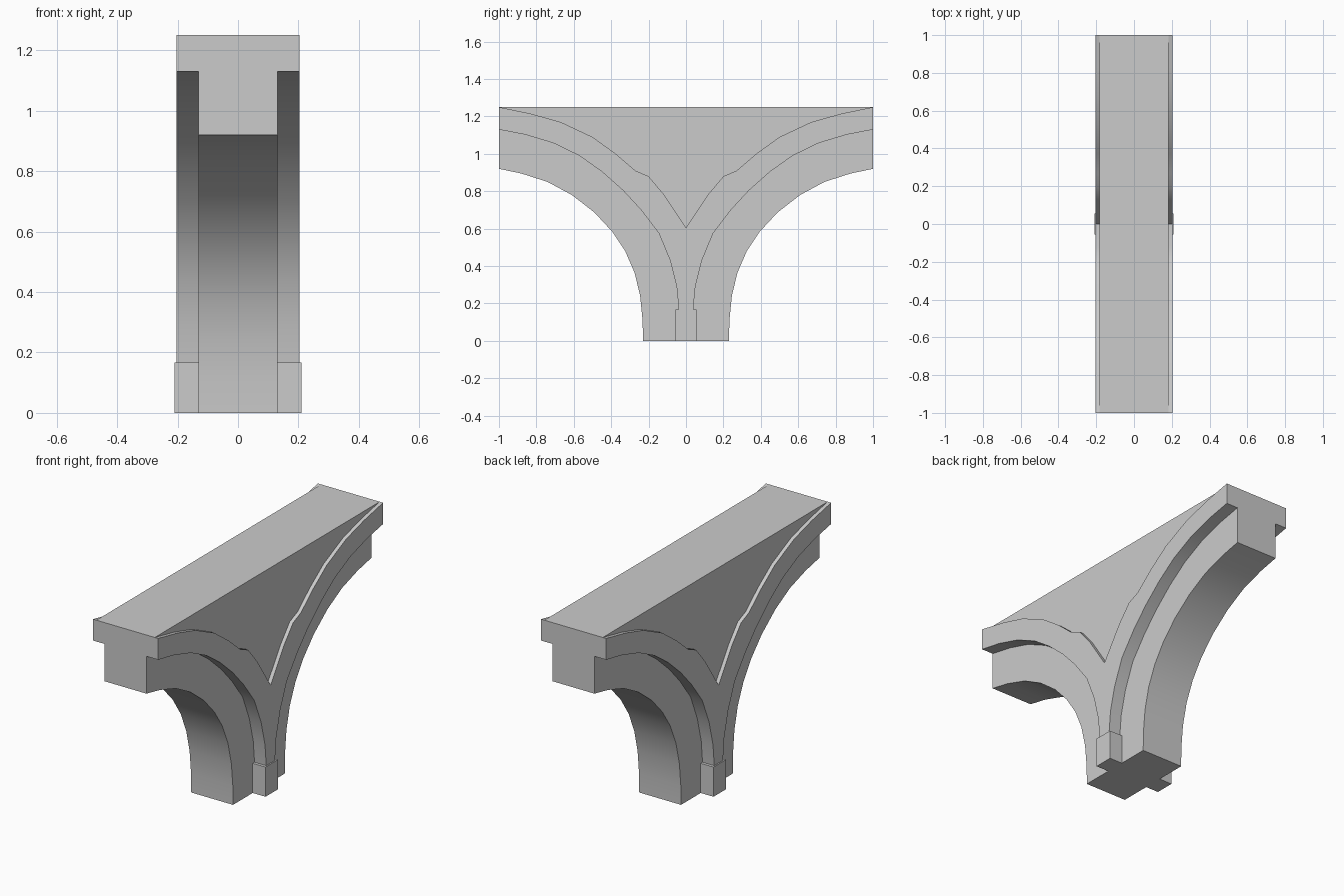
import bpy
import bmesh
from math import radians

default = bpy.data.objects.get("Cube")
if default:
    bpy.data.objects.remove(default, do_unlink=True)

# Plain stone colour
stone = bpy.data.materials.new("grey_stone")
stone.use_nodes = True
COLOR = (0.6, 0.6, 0.6, 1)
stone.diffuse_color = COLOR
stone.node_tree.nodes["Principled BSDF"].inputs["Base Color"].default_value = COLOR


def mirrored(curve):
    """Continue a (y, z) curve with its reflection across y = 0."""
    return curve + [(-y, z) for y, z in reversed(curve) if y > 0]


def prism(name, profile, x0, x1, open_back=False):
    """Extrude a closed (y, z) profile along x."""
    bm = bmesh.new()
    back = [bm.verts.new((x0, y, z)) for y, z in profile]
    front = [bm.verts.new((x1, y, z)) for y, z in profile]
    count = len(profile)
    for i in range(count):
        j = (i + 1) % count
        bm.faces.new((back[i], back[j], front[j], front[i]))
    caps = [bm.faces.new(front), bm.faces.new(back[::-1])]
    bmesh.ops.recalc_face_normals(bm, faces=bm.faces)
    if open_back:
        bmesh.ops.delete(bm, geom=[caps[1]], context='FACES_ONLY')
    mesh = bpy.data.meshes.new(name)
    bm.to_mesh(mesh)
    bm.free()
    mesh.materials.append(stone)
    obj = bpy.data.objects.new(name, mesh)
    bpy.context.collection.objects.link(obj)
    bpy.ops.object.select_all(action='DESELECT')
    obj.select_set(True)
    bpy.context.view_layer.objects.active = obj
    bpy.ops.object.shade_smooth_by_angle(angle=radians(30))
    return obj


def side_plates(name, profile, x0, x1):
    """Raised plate on one side, mirrored to the other."""
    obj = prism(name, profile, x0, x1, open_back=True)
    obj.modifiers.new("Mirror", 'MIRROR').use_axis[0] = True


# Arch curves from the outer end down to the pier
intrados = [(1, .92), (.88, .895), (.74, .85), (.61, .78), (.49, .687), (.395, .585),
            (.325, .48), (.275, .365), (.245, .24), (.232, .11), (.23, 0)]
moulding_low = [(1, 1.13), (.86, 1.103), (.71, 1.058), (.57, .99), (.45, .905), (.337, .805),
                (.24, .7), (.145, .575), (.085, .43), (.05, .29), (.038, .16)]
moulding_top = [(1, 1.25), (.83, 1.215), (.67, 1.17), (.5, 1.09), (.375, 1.0),
                (.27, .91), (.18, .8), (.1, .745), (0, .605)]
moulding_top[-3:-1] = [(.2, .88), (.12, .785)]

# Core: pier and two half arches under a flat top
core_half = 0.13
prism("arch_core", [(-1, 1.25), (1, 1.25)] + mirrored(intrados), -core_half, core_half)

# Raised arch moulding, meeting in a V over the pier
side_plates("arch_moulding", mirrored(moulding_low) + mirrored(moulding_top)[::-1],
            core_half, 0.203)

# Spandrel panel, set slightly behind the moulding
side_plates("spandrel_panel", mirrored(moulding_top), core_half, 0.182)

# Small plinth block below the moulding
side_plates("plinth_block", [(-.055, 0), (.055, 0), (.055, .167), (-.055, .167)],
            core_half, 0.21)
